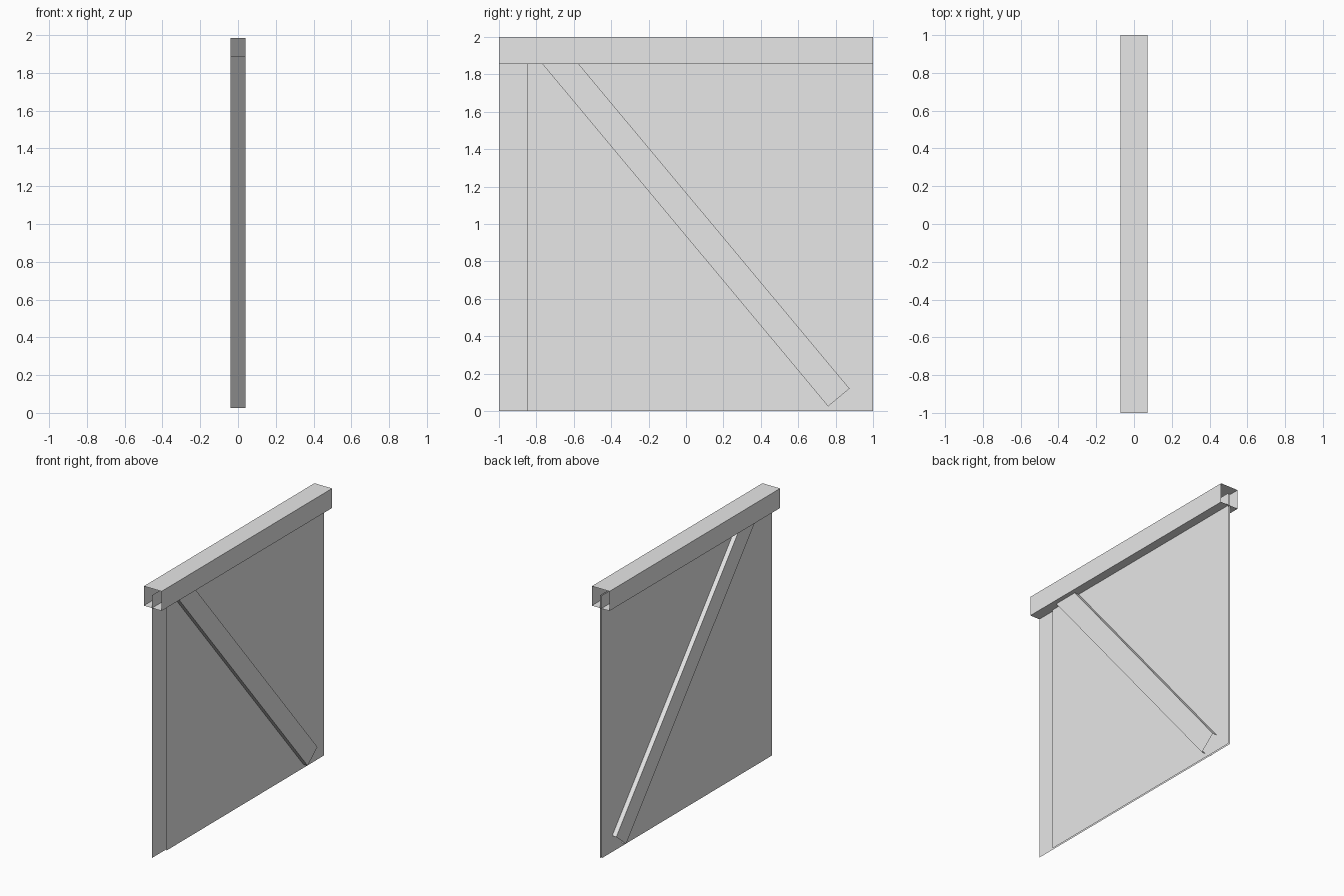
import bpy, math
from mathutils import Vector

cube = bpy.data.objects.get("Cube")
if cube:
    bpy.data.objects.remove(cube, do_unlink=True)

grey = bpy.data.materials.new("light_grey")
grey.use_nodes = True
COLOR = (0.8, 0.8, 0.8, 1)
grey.diffuse_color = COLOR
grey.node_tree.nodes["Principled BSDF"].inputs["Base Color"].default_value = COLOR


def make(name, verts, faces):
    mesh = bpy.data.meshes.new(name)
    mesh.from_pydata(verts, [], faces)
    mesh.materials.append(grey)
    obj = bpy.data.objects.new(name, mesh)
    bpy.context.collection.objects.link(obj)
    return obj


def open_tube(name, start, end, width, height):
    """Thin-walled rectangular tube with open ends, running in the yz plane."""
    start, end = Vector(start), Vector(end)
    side = Vector((width / 2, 0, 0))
    up = side.cross(end - start).normalized() * height / 2
    corners = [-side - up, side - up, side + up, -side + up]
    verts = [p + c for p in (start, end) for c in corners]
    faces = [(i, (i + 1) % 4, (i + 1) % 4 + 4, i + 4) for i in range(4)]
    return make(name, verts, faces)


def sheet(name, x, y0, y1, z1):
    """Upright single-skin sheet standing on the ground."""
    verts = [(x, y0, 0), (x, y1, 0), (x, y1, z1), (x, y0, z1)]
    return make(name, verts, [(0, 1, 2, 3) if x > 0 else (3, 2, 1, 0)])


# Top rail
open_tube("top_rail", (0, -1, 1.9275), (0, 1, 1.9275), 0.145, 0.145)

# Door skins, one covering the full width and one stopping short of the front
sheet("full_panel", -0.006, -1, 1, 1.95)
sheet("short_panel", 0.006, -0.85, 1, 1.95)

# Diagonal brace passing through the panels up into the rail
open_tube("diagonal_brace", (0, 0.817, 0.0725), (0, -0.739, 1.9375), 0.08, 0.149)
